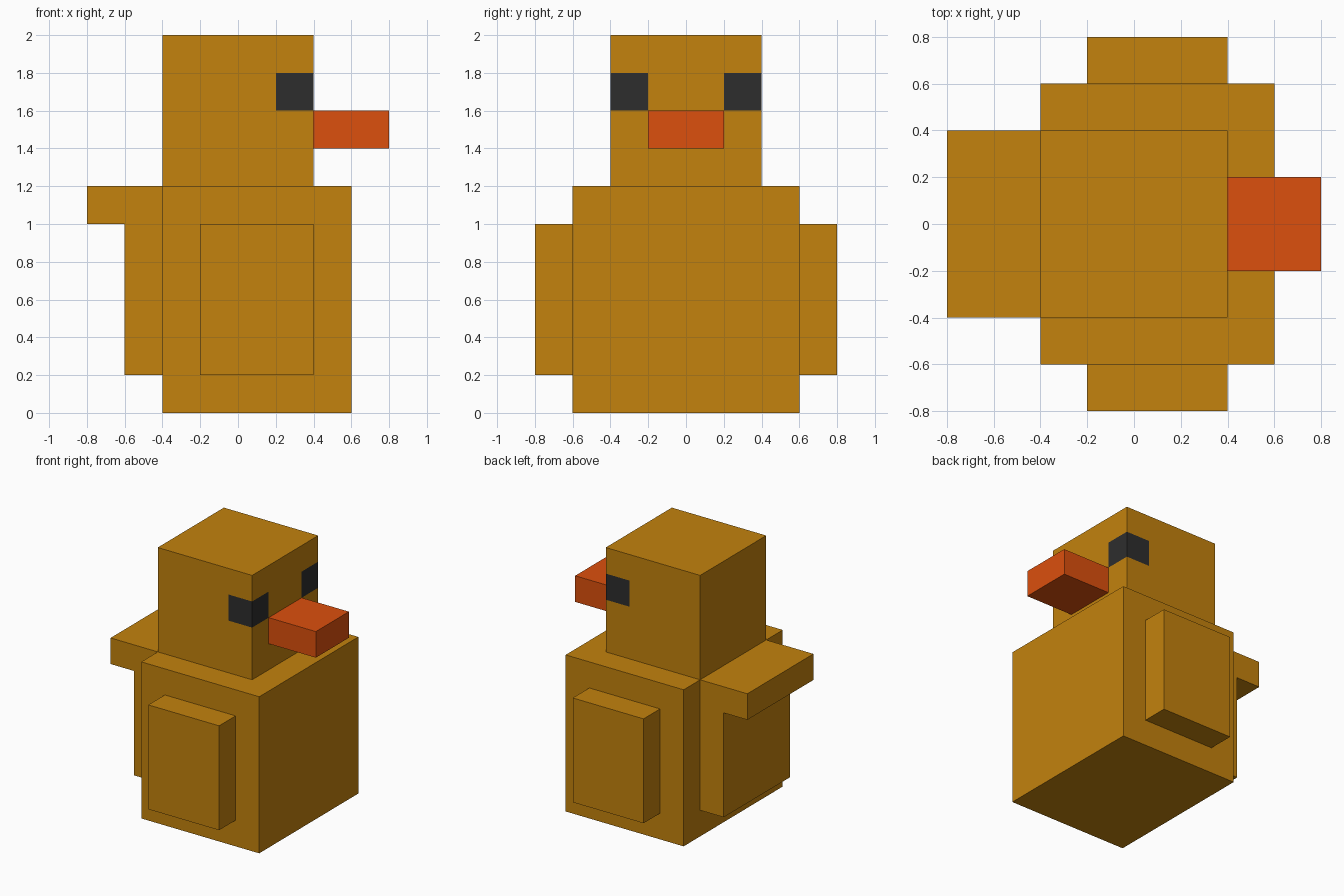
import bpy
import bmesh
from mathutils import Vector

if "Cube" in bpy.data.objects:
    bpy.data.objects.remove(bpy.data.objects["Cube"])


def material(name, rgb):
    mat = bpy.data.materials.new(name)
    mat.diffuse_color = (*rgb, 1)
    mat.use_nodes = True
    mat.node_tree.nodes["Principled BSDF"].inputs["Base Color"].default_value = mat.diffuse_color
    return mat


yellow = material("golden", (0.546, 0.223, 0.004))
orange = material("orange", (0.716, 0.08, 0.004))
dark = material("dark", (0.027, 0.027, 0.027))


def finish(name, bm, *mats):
    bmesh.ops.recalc_face_normals(bm, faces=bm.faces[:])
    mesh = bpy.data.meshes.new(name)
    bm.to_mesh(mesh)
    bm.free()
    for mat in mats:
        mesh.materials.append(mat)
    obj = bpy.data.objects.new(name, mesh)
    bpy.context.collection.objects.link(obj)
    return obj


def prism(profile, y0, y1):
    """Extrude an x-z profile along y."""
    bm = bmesh.new()
    face = bm.faces.new([bm.verts.new((x, y0, z)) for x, z in profile])
    new = bmesh.ops.extrude_face_region(bm, geom=[face])["geom"]
    verts = [v for v in new if isinstance(v, bmesh.types.BMVert)]
    bmesh.ops.translate(bm, verts=verts, vec=(0, y1 - y0, 0))
    # keep the first cap so that the solid is closed
    if not face.is_valid:
        bmesh.ops.holes_fill(bm, edges=bm.edges[:])
    return bm


def box(x, y, z):
    return prism([(x[0], z[0]), (x[1], z[0]), (x[1], z[1]), (x[0], z[1])], *y)


# Body
finish("body", box((-0.4, 0.6), (-0.6, 0.6), (0, 1.2)), yellow)

# Head, cut along the eye borders so the eyes lie flush around the front corners
head = box((-0.4, 0.4), (-0.4, 0.4), (1.2, 2.0))
for axis, pos in ((0, 0.2), (1, -0.2), (1, 0.2), (2, 1.6), (2, 1.8)):
    normal = Vector((0, 0, 0))
    normal[axis] = 1
    bmesh.ops.bisect_plane(head, geom=head.verts[:] + head.edges[:] + head.faces[:],
                           plane_co=normal * pos, plane_no=normal)
for face in head.faces:
    c = face.calc_center_median()
    if c.x > 0.2 and abs(c.y) > 0.2 and 1.6 < c.z < 1.8:
        face.material_index = 1
finish("head_with_eyes", head, yellow, dark)

# Beak
finish("beak", box((0.4, 0.8), (-0.2, 0.2), (1.4, 1.6)), orange)

# Tail: upright back panel with a ledge on top
tail_profile = [(-0.4, 0.2), (-0.6, 0.2), (-0.6, 1.0), (-0.8, 1.0), (-0.8, 1.2), (-0.4, 1.2)]
finish("tail", prism(tail_profile, -0.4, 0.4), yellow)

# Wings
for side, y in (("right", (-0.8, -0.6)), ("left", (0.6, 0.8))):
    finish(side + "_wing", box((-0.2, 0.4), y, (0.2, 1.0)), yellow)
